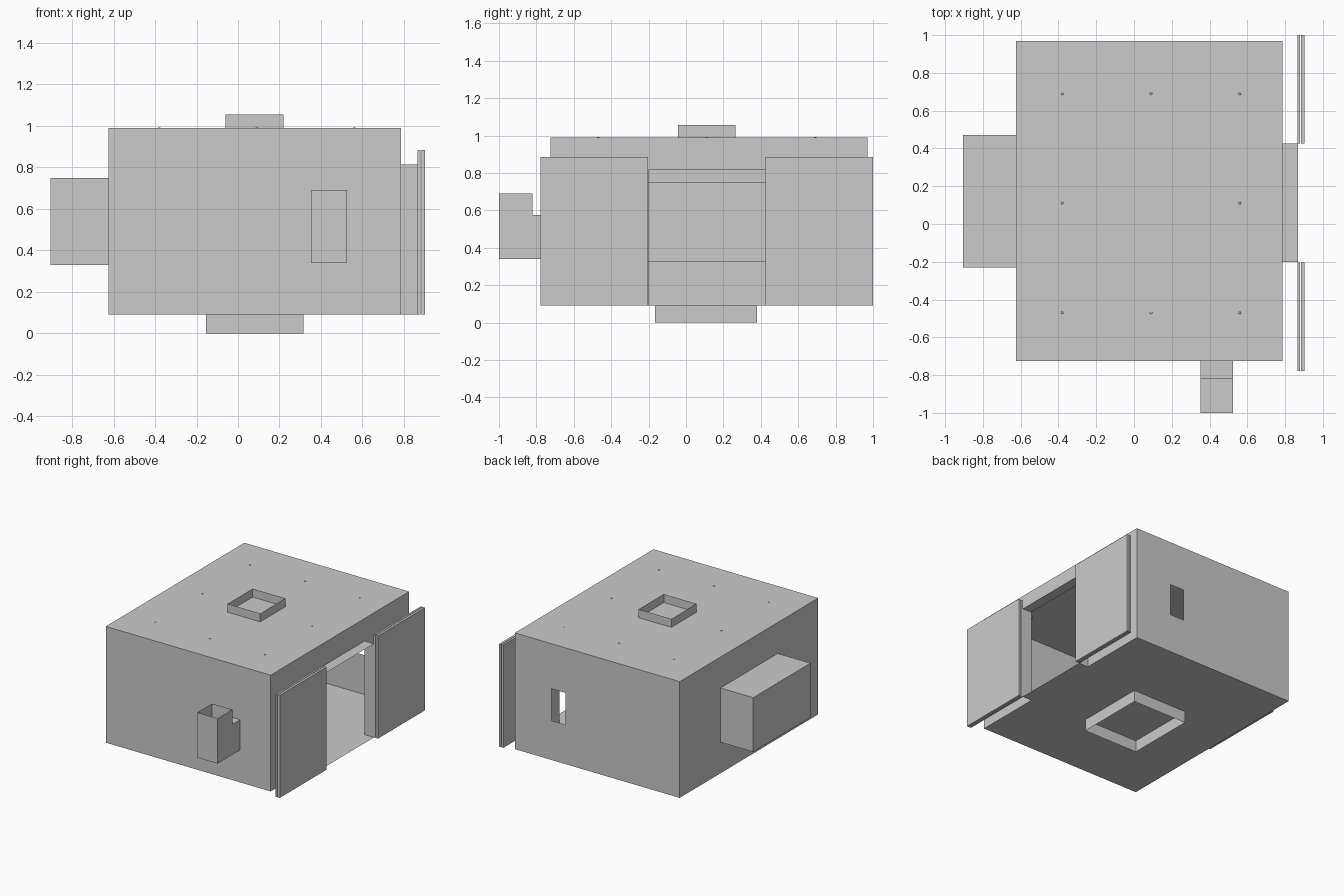
import bpy, bmesh

if "Cube" in bpy.data.objects:
    bpy.data.objects.remove(bpy.data.objects["Cube"])

X0, X1, Y0, Y1, Z0, Z1 = -0.625, 0.787, -0.725, 0.97, 0.09, 0.99


def finish(name, bm):
    bmesh.ops.remove_doubles(bm, verts=bm.verts, dist=1e-5)
    bmesh.ops.recalc_face_normals(bm, faces=bm.faces)
    mesh = bpy.data.meshes.new(name)
    bm.to_mesh(mesh)
    bm.free()
    obj = bpy.data.objects.new(name, mesh)
    bpy.context.collection.objects.link(obj)
    return obj


def sheet(bm, axis, pos, u, v, hole=None):
    """Flat rectangle across an axis, with an optional rectangular hole (u0, u1, v0, v1)."""
    us, vs = list(u), list(v)
    if hole:
        us = sorted(set(us + list(hole[:2])))
        vs = sorted(set(vs + list(hole[2:])))
    for a, b in zip(us, us[1:]):
        for c, d in zip(vs, vs[1:]):
            if hole and (a, b, c, d) == tuple(hole):
                continue
            quad = []
            for p, q in ((a, c), (b, c), (b, d), (a, d)):
                co = [p, q]
                co.insert(axis, pos)
                quad.append(bm.verts.new(co))
            bm.faces.new(quad)


def shell(name, x, y, z, open_sides=(), holes=None):
    """Thin-walled box; open_sides and holes are keyed like '-x' or '+z'."""
    bm = bmesh.new()
    spans = (x, y, z)
    for axis, letter in enumerate("xyz"):
        u, v = [spans[i] for i in range(3) if i != axis]
        for sign, pos in zip("-+", spans[axis]):
            side = sign + letter
            if side not in open_sides:
                sheet(bm, axis, pos, u, v, (holes or {}).get(side))
    return finish(name, bm)


# Main room with door, window, alcove and chute openings
DOOR_Y, DOOR_Z = (-0.2, 0.425), (Z0, 0.815)
ALC_Y, ALC_Z = (-0.23, 0.47), (0.33, 0.75)
CH_X = (0.352, 0.525)
shell("room", (X0, X1), (Y0, Y1), (Z0, Z1), holes={
    "+x": DOOR_Y + DOOR_Z,
    "-x": ALC_Y + ALC_Z,
    "-y": CH_X + (0.34, 0.575),
    "+y": (0.355, 0.475, 0.395, 0.642)})

# Side alcove, door passage, roof and floor collars
shell("alcove", (-0.905, X0), ALC_Y, ALC_Z, ("+x",))
shell("door_passage", (X1, 0.867), DOOR_Y, DOOR_Z, ("-x", "+x"))
shell("roof_collar", (-0.06, 0.22), (-0.042, 0.265), (Z1, 1.055), ("-z", "+z"))
shell("floor_collar", (-0.155, 0.315), (-0.165, 0.38), (0, Z0), ("-z", "+z"))

# Sliding door leaves, each two layers
for side, y in (("near", (-0.777, -0.203)), ("far", (0.425, 1.0))):
    for layer, x in (("inner", (0.865, 0.880)), ("outer", (0.884, 0.902))):
        shell(f"door_{side}_{layer}", x, y, (Z0, 0.885))

# Elbow chute on the front: L-shaped sides, open top and open to the room
profile = [(Y0, 0.575), (-0.82, 0.575), (-0.82, 0.69),
           (-1.0, 0.69), (-1.0, 0.34), (Y0, 0.34)]
bm = bmesh.new()
rows = [[bm.verts.new((x, y, z)) for y, z in profile] for x in CH_X]
for row in rows:
    bm.faces.new(row)
for i in (0, 1, 3, 4):
    bm.faces.new((rows[0][i], rows[0][i + 1], rows[1][i + 1], rows[1][i]))
finish("chute", bm)

# Small ceiling lights around the room, tips poking through the roof
for i, x in enumerate((-0.38, 0.09, 0.56)):
    for j, y in enumerate((-0.47, 0.11, 0.69)):
        if (i, j) == (1, 1):
            continue
        bm = bmesh.new()
        bmesh.ops.create_cone(bm, cap_ends=True, segments=8, radius1=0.012,
                              radius2=0.006, depth=0.02)
        bmesh.ops.translate(bm, verts=bm.verts, vec=(x, y, 0.983))
        finish(f"ceiling_light_{i}{j}", bm)
